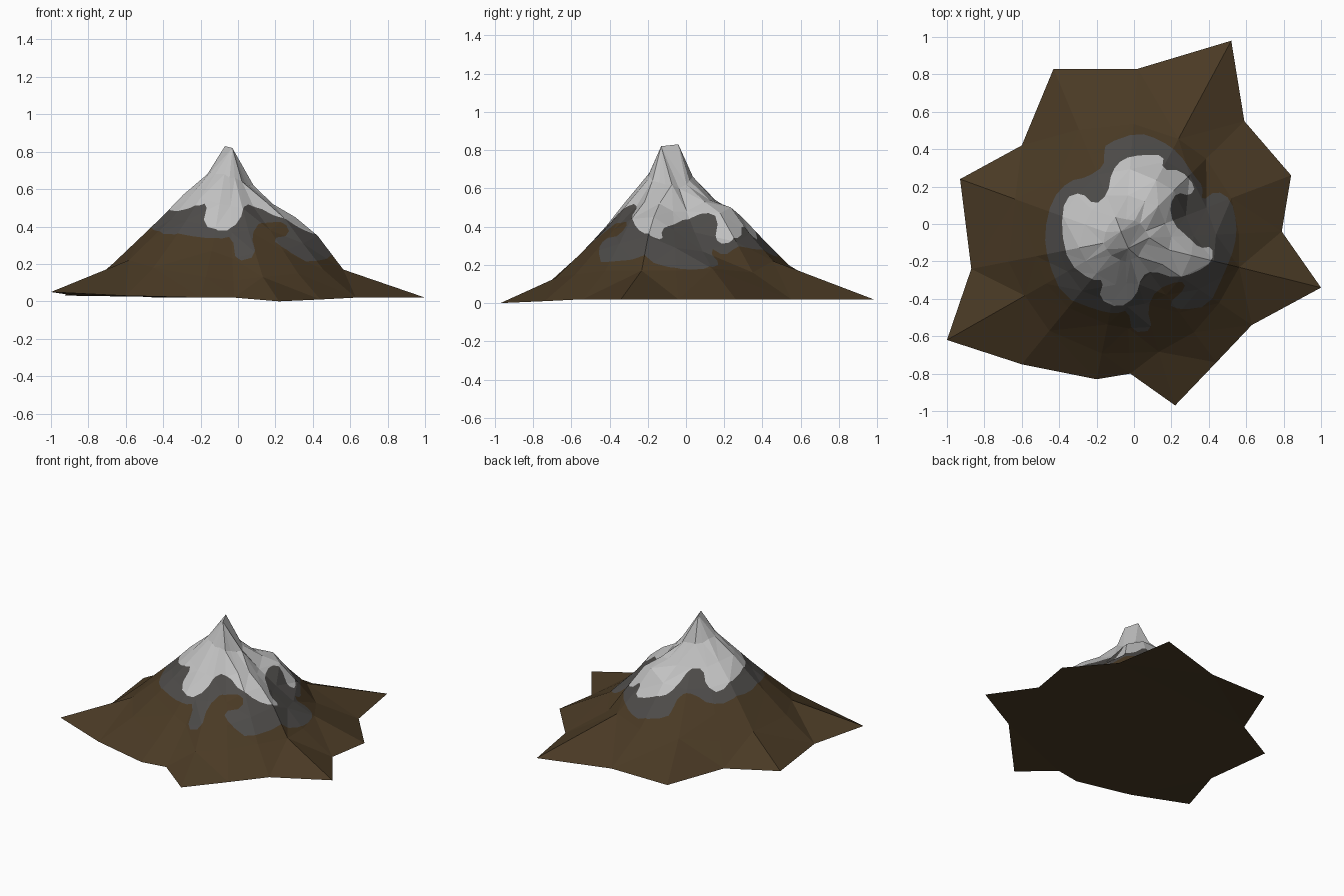
import bpy
import bmesh
import random
from mathutils import Vector

random.seed(4)

cube = bpy.data.objects.get("Cube")
if cube:
    bpy.data.objects.remove(cube, do_unlink=True)


def make_material(name, color):
    material = bpy.data.materials.new(name)
    material.use_nodes = True
    material.diffuse_color = (*color, 1)
    shader = material.node_tree.nodes["Principled BSDF"]
    shader.inputs["Base Color"].default_value = (*color, 1)
    shader.inputs["Roughness"].default_value = 0.9
    return material


def inside(point, polygon):
    """Even-odd test of a point against a closed outline."""
    result = False
    for a, b in zip(polygon, polygon[1:] + polygon[:1]):
        if (a.y > point.y) != (b.y > point.y):
            if point.x < a.x + (point.y - a.y) * (b.x - a.x) / (b.y - a.y):
                result = not result
    return result


def rounded(points):
    """Scale an outline from hundredths and cut its corners once."""
    points = [Vector((x, y, 0)) / 100 for x, y in points]
    result = []
    for a, b in zip(points, points[1:] + points[:1]):
        result += [a.lerp(b, 0.25), a.lerp(b, 0.75)]
    return result


def cut_along(bm, outline):
    """Split the upper faces along an outline seen from above."""
    for a, b in zip(outline, outline[1:] + outline[:1]):
        low = Vector((min(a.x, b.x), min(a.y, b.y)))
        high = Vector((max(a.x, b.x), max(a.y, b.y)))
        near = []
        for face in bm.faces:
            xs = [v.co.x for v in face.verts]
            ys = [v.co.y for v in face.verts]
            if (face.normal.z > 0 and min(xs) <= high.x and max(xs) >= low.x
                    and min(ys) <= high.y and max(ys) >= low.y):
                near.append(face)
        edges = {e for f in near for e in f.edges}
        verts = {v for f in near for v in f.verts}
        side = (b - a).cross(Vector((0, 0, 1))).normalized()
        bmesh.ops.bisect_plane(bm, geom=near + list(edges) + list(verts),
                               dist=0.0005, plane_co=a, plane_no=side)


# Foot of the mountain: x, y, z in hundredths, clockwise
foot = [(52, 98, 2), (59, 55, 2), (84, 26, 2), (79, -4, 2), (100, -34, 2),
        (63, -54, 2), (44, -74, 1), (22, -97, 0), (-2, -80, 2), (-20, -83, 2),
        (-60, -75, 3), (-100, -62, 5), (-87, -24, 3), (-93, 24, 3),
        (-60, 42, 3), (-43, 83, 2), (2, 83, 2)]

# Height along each ray, from the summit outwards, in hundredths
ring_radii = [0.12, 0.24, 0.36, 0.48, 0.62]
slopes = ["64 54 50 36 22", "62 53 47 32 16", "60 48 37 27 18",
          "62 48 38 29 17", "62 52 45 35 17", "63 53 44 31 17",
          "64 50 38 27 15", "66 50 38 26 13", "66 51 37 23 11",
          "68 52 40 27 13", "68 55 43 32 18", "69 56 44 33 22",
          "68 57 46 34 20", "68 56 46 33 20", "66 54 44 31 17",
          "66 54 44 33 20", "65 53 45 33 20"]

# Edges of the snow cap and the bare rock, seen from above
snow_edge = rounded([
    (-12, 28), (-6, 35), (4, 37), (16, 37), (15, 29), (25, 29), (33, 20),
    (30, 15), (23, 17), (19, 10), (21, 0), (29, -7), (35, -13), (42, -12),
    (42, -20), (33, -26), (22, -29), (10, -25), (4, -28), (1, -39),
    (-8, -45), (-19, -40), (-16, -30), (-23, -30), (-35, -21), (-39, -3),
    (-37, 14), (-28, 17), (-21, 10), (-14, 16)])
rock_edge = rounded([
    (-16, 38), (-15, 43), (2, 49), (14, 45), (24, 38), (32, 26), (37, 20),
    (36, 12), (44, 18), (52, 13), (55, 0), (54, -12), (48, -27), (40, -44),
    (25, -46), (18, -43), (28, -34), (25, -30), (12, -35), (7, -45),
    (10, -57), (-1, -58), (-3, -46), (-10, -48), (-20, -46), (-38, -39),
    (-46, -20), (-48, -5), (-44, 13), (-35, 23), (-25, 25), (-16, 31)])

# Rays of vertices running from the two summit points to the foot
bm = bmesh.new()
center = Vector((-0.05, -0.08, 0))
summit = [bm.verts.new((-0.07, -0.04, 0.83)), bm.verts.new((-0.03, -0.13, 0.82))]
rays = []
for corner, slope in zip(foot, slopes):
    end = Vector(corner) / 100
    direction = (end - center).to_2d().normalized().to_3d()
    start = min(summit, key=lambda v: (v.co - center - direction * 0.12).to_2d().length)
    ray = [start]
    for radius, height in zip(ring_radii, slope.split()):
        place = center + direction * (radius + random.uniform(-0.015, 0.015))
        place.z = int(height) / 100
        ray.append(bm.verts.new(place))
    ray.append(bm.verts.new(end))
    rays.append(ray)

# Slopes between neighbouring rays, then the underside
for left, right in zip(rays, rays[1:] + rays[:1]):
    for i in range(len(left) - 1):
        loop = [left[i], right[i], right[i + 1], left[i + 1]]
        bm.faces.new(list(dict.fromkeys(loop)))
bm.faces.new([ray[-1] for ray in rays])
bmesh.ops.triangulate(bm, faces=bm.faces[:], quad_method='SHORT_EDGE')
bmesh.ops.recalc_face_normals(bm, faces=bm.faces[:])

# Snow, rock and earth regions
cut_along(bm, snow_edge)
cut_along(bm, rock_edge)
bm.normal_update()
for face in bm.faces:
    middle = face.calc_center_median()
    if face.normal.z > 0:
        if inside(middle, snow_edge):
            face.material_index = 2
        elif inside(middle, rock_edge):
            face.material_index = 1

mesh = bpy.data.meshes.new("mountain")
bm.to_mesh(mesh)
bm.free()
mesh.materials.append(make_material("brown earth", (0.068, 0.042, 0.018)))
mesh.materials.append(make_material("grey rock", (0.075, 0.071, 0.067)))
mesh.materials.append(make_material("snow", (0.54, 0.54, 0.54)))
mountain = bpy.data.objects.new("mountain", mesh)
bpy.context.collection.objects.link(mountain)
